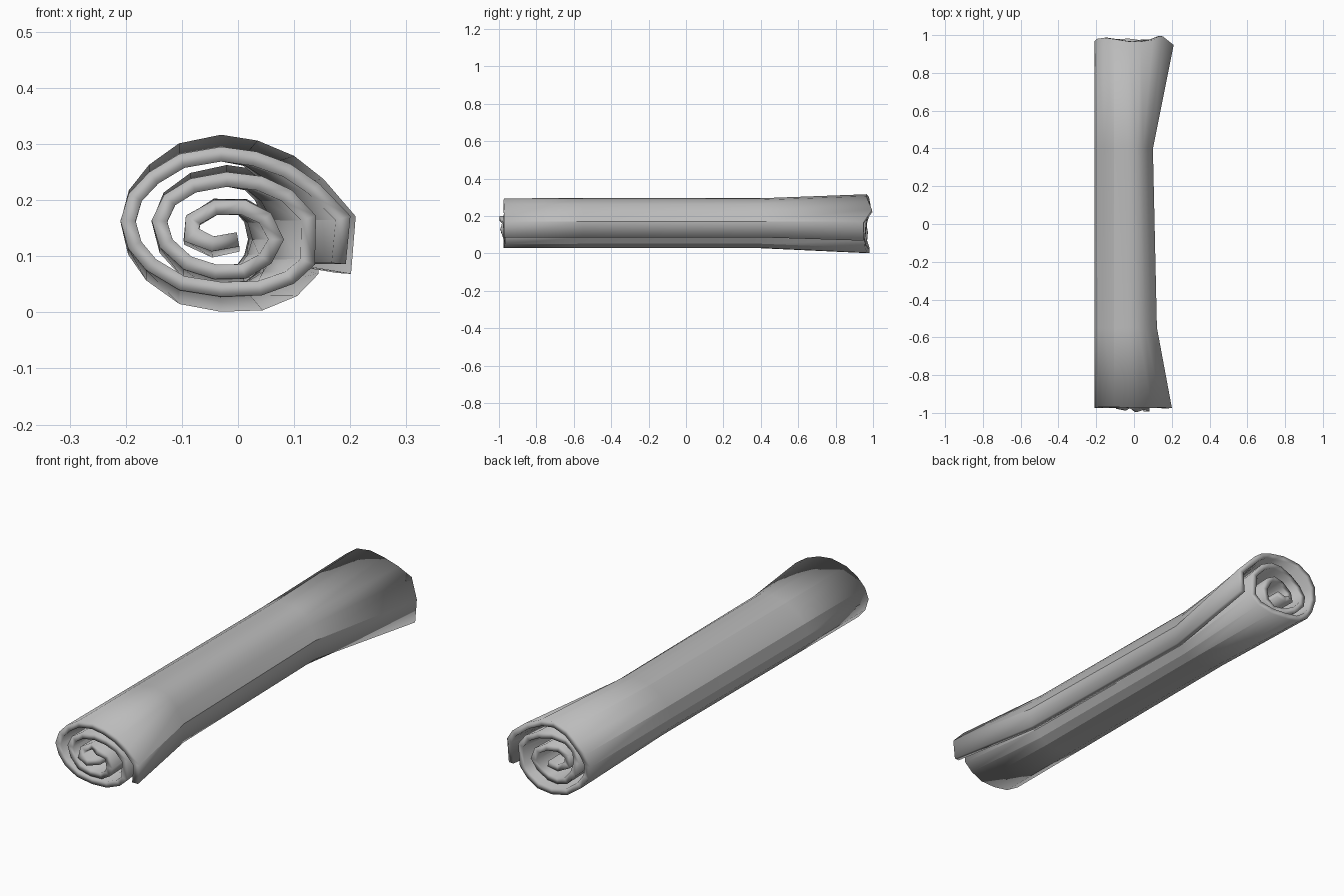
import bpy
import bmesh
import math
import random

random.seed(4)

cube = bpy.data.objects.get("Cube")
if cube:
    bpy.data.objects.remove(cube, do_unlink=True)

# One plain grey material
grey = bpy.data.materials.new("plain grey")
grey.use_nodes = True
colour = (0.5, 0.5, 0.5, 1.0)
grey.diffuse_color = colour
grey.node_tree.nodes["Principled BSDF"].inputs["Base Color"].default_value = colour

# Centre line of the rolled sheet in hundredths: loose flap, outer turn, inner turn, core
FLAP = [(18.5, 8.7), (19.3, 16.8)]
OUTER_TURN = [(14, 22), (9, 25.3), (3, 27.4), (-3, 28.2), (-10, 27), (-15, 24),
              (-18.3, 20.5), (-19.6, 16.3), (-18.4, 12), (-15.5, 8.5),
              (-10, 5.2), (-3, 4.1), (4, 4.3), (9.5, 6.2), (12.8, 9)]
INNER_TURN = [(13, 16.8), (9, 20.8), (4, 23), (-2, 23.7), (-8, 22.6), (-12.2, 20),
              (-14, 16.3), (-12.8, 12.3), (-9, 8.8), (-4, 7.2), (1, 7.3), (5, 9.5)]
CORE = [(7, 13), (5, 16.8), (1, 18.7), (-4, 18.7), (-8, 16.5), (-8.3, 13.8),
        (-4.5, 12.2), (0, 13)]
SPIRAL = FLAP + OUTER_TURN + INNER_TURN + CORE
THICKNESS = 0.026

# Stations along the roll: y, width factor of the right half, flare of the height
STATIONS = [(-0.97, 0.97, 0), (-0.55, 0.56, 0), (0.4, 0.45, 0), (0.98, 1.02, 1)]


def section_point(point, station):
    """Place one centre-line point at a station along the roll."""
    x, z = (value / 100 for value in point)
    y, width, flare = station
    if x > 0:
        x *= width
    z = 0.155 + (z - 0.155) * (1 + 0.2 * flare) - 0.004 * flare
    return x, y, z


def torn_offset(index, front):
    """Ragged length of the sheet at either end."""
    inward = index / len(SPIRAL)
    if front:
        ragged = 0.03 if inward > 0.75 else 0.006
        return random.uniform(-ragged, ragged / 3)
    if index < len(FLAP):
        return -0.03
    if index == len(FLAP):
        return 0.015
    wave = 0.012 * math.sin(index * 1.1)
    return wave - 0.03 * inward


# Rolled sheet as a strip grid, thickened by a modifier
bm = bmesh.new()
rows = []
for number, station in enumerate(STATIONS):
    row = []
    for index, point in enumerate(SPIRAL):
        x, y, z = section_point(point, station)
        if number in (0, len(STATIONS) - 1):
            y += torn_offset(index, number == 0)
        row.append(bm.verts.new((x, y, z)))
    rows.append(row)
for near, far in zip(rows, rows[1:]):
    for i in range(len(SPIRAL) - 1):
        bm.faces.new((near[i], near[i + 1], far[i + 1], far[i]))
bmesh.ops.recalc_face_normals(bm, faces=bm.faces)

mesh = bpy.data.meshes.new("rolled_sheet")
bm.to_mesh(mesh)
bm.free()
mesh.materials.append(grey)
sheet = bpy.data.objects.new("rolled_sheet", mesh)
bpy.context.collection.objects.link(sheet)

solid = sheet.modifiers.new("sheet thickness", 'SOLIDIFY')
solid.thickness = THICKNESS
solid.offset = 0
solid.use_even_offset = True

# Soft shading across the shallow folds, crisp edges at the rims
bpy.context.view_layer.objects.active = sheet
sheet.select_set(True)
bpy.ops.object.shade_smooth_by_angle(angle=math.radians(20))
